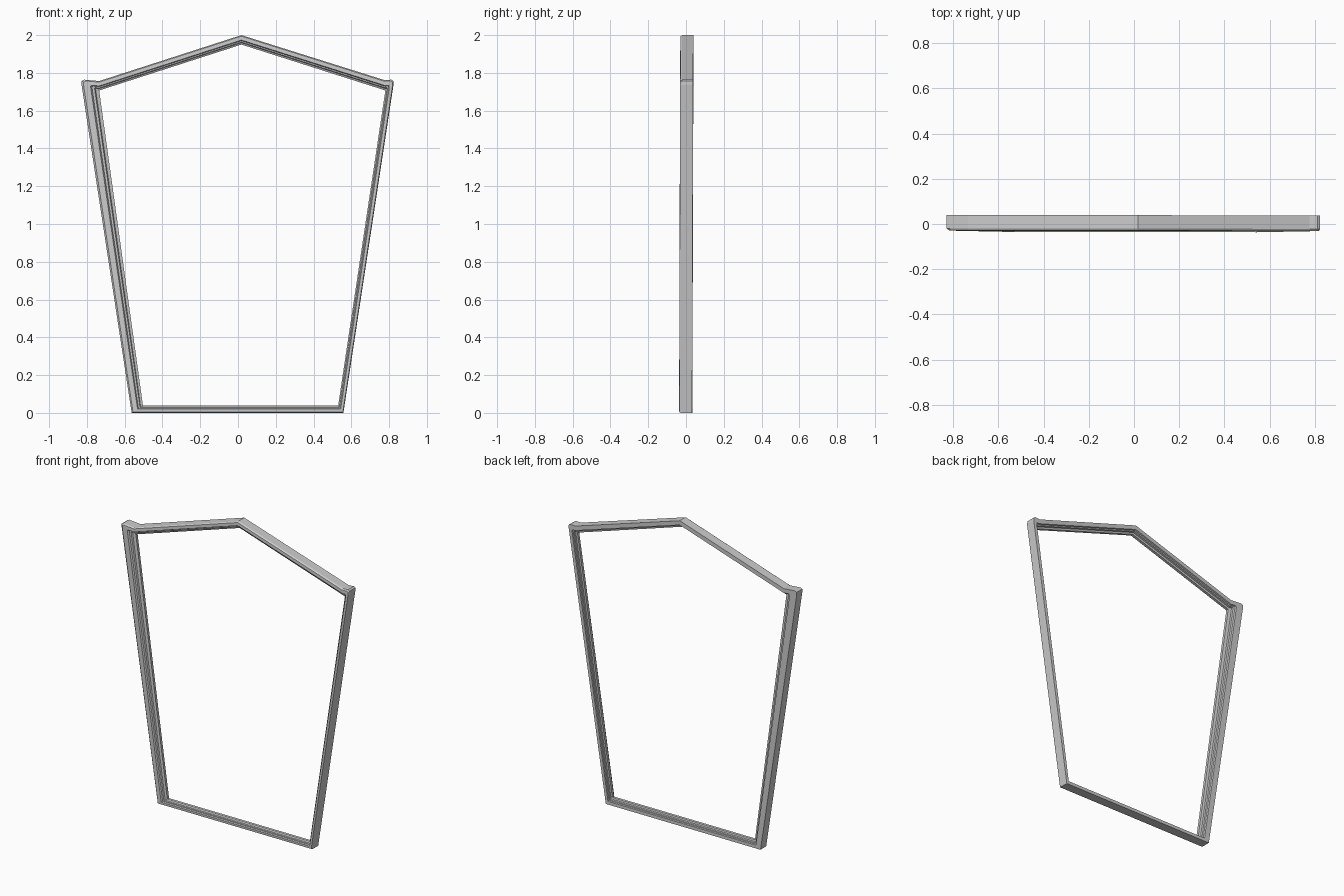
import bpy, bmesh

if "Cube" in bpy.data.objects:
    bpy.data.objects.remove(bpy.data.objects["Cube"])

# Matching outer and inner outlines in front view (x, z)
outer = [(-0.563, 0.0), (0.558, 0.0), (0.823, 1.735), (0.823, 1.757), (0.812, 1.764),
         (0.775, 1.762), (0.018, 2.0), (-0.735, 1.757), (-0.815, 1.764),
         (-0.828, 1.757), (-0.828, 1.735)]
inner = [(-0.503, 0.038), (0.53, 0.038)] + [(0.78, 1.707)] * 4 + \
        [(0.018, 1.95)] + [(-0.735, 1.707)] * 4

# Moulding cross-section: (fraction from outer to inner edge, depth)
profile = [(0, 0.036), (0, -0.023), (0.12, -0.032), (0.52, -0.033), (0.60, -0.024),
           (0.74, -0.023), (0.80, -0.015), (1, -0.010), (1, 0.008),
           (0.76, 0.011), (0.74, 0.024), (0.60, 0.026), (0.56, 0.036)]


def sweep_frame(name):
    bm = bmesh.new()
    rings = []
    for t, y in profile:
        ring = []
        for (ox, oz), (ix, iz) in zip(outer, inner):
            x, z = ox + (ix - ox) * t, oz + (iz - oz) * t
            # The frame leans back very slightly
            ring.append(bm.verts.new((x, y + 0.003 * (z - 1) - 0.001 * x, z)))
        rings.append(ring)
    n = len(outer)
    for i, a in enumerate(rings):
        b = rings[(i + 1) % len(rings)]
        for j in range(n):
            k = (j + 1) % n
            bm.faces.new((a[j], a[k], b[k], b[j]))
    bmesh.ops.remove_doubles(bm, verts=bm.verts[:], dist=1e-5)
    bmesh.ops.recalc_face_normals(bm, faces=bm.faces[:])
    mesh = bpy.data.meshes.new(name)
    bm.to_mesh(mesh)
    bm.free()
    obj = bpy.data.objects.new(name, mesh)
    bpy.context.collection.objects.link(obj)
    return obj


# Five-sided moulded frame
sweep_frame("moulded_frame")
